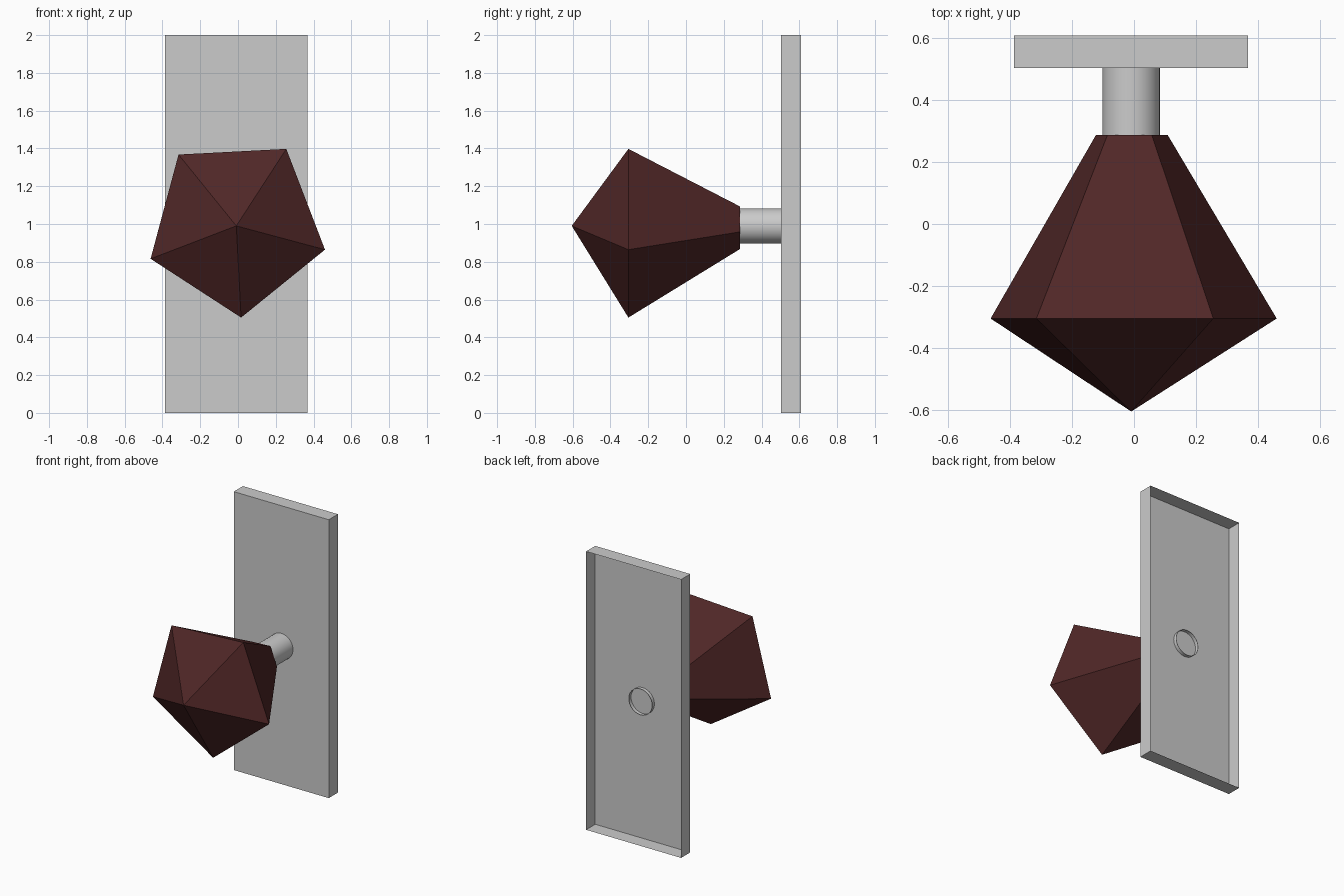
import bpy, bmesh
from math import sin, cos, pi, radians
from mathutils import Matrix

if "Cube" in bpy.data.objects:
    bpy.data.objects.remove(bpy.data.objects["Cube"])

CX, CZ = -0.009, 0.99  # axis of knob and stem


def finish(name, bm):
    bmesh.ops.recalc_face_normals(bm, faces=bm.faces)
    mesh = bpy.data.meshes.new(name)
    bm.to_mesh(mesh)
    bm.free()
    obj = bpy.data.objects.new(name, mesh)
    bpy.context.collection.objects.link(obj)
    return obj


def turned(name, profile, sides, start=0.0, cap=False):
    """Join rings of (y, radius) along the y axis; radius 0 makes a point."""
    bm = bmesh.new()
    rings = []
    for y, r in profile:
        n = sides if r else 1
        rings.append([bm.verts.new((CX + r * cos(start + 2 * pi * i / sides), y,
                                    CZ + r * sin(start + 2 * pi * i / sides)))
                      for i in range(n)])
    for a, b in zip(rings, rings[1:]):
        for i in range(sides):
            j = (i + 1) % sides
            if len(a) == 1:
                bm.faces.new((a[0], b[i], b[j]))
            else:
                bm.faces.new((a[i], b[i], b[j], a[j]))
    if cap:
        bm.faces.new(rings[-1])
    return finish(name, bm)


# back plate: thin shell, open at the rear
bm = bmesh.new()
bmesh.ops.create_cube(bm, size=1, matrix=Matrix.Translation((-0.009, 0.556, 1))
                      @ Matrix.Diagonal((0.755, 0.104, 2, 1)))
bm.normal_update()
bmesh.ops.delete(bm, geom=[f for f in bm.faces if f.normal.y > 0.5], context='FACES_ONLY')
finish("back_plate", bm)

# stem: open tube that pokes through the plate
stem = turned("stem", [(0.285, 0.093), (0.53, 0.093)], 32)
bpy.context.view_layer.objects.active = stem
stem.select_set(True)
bpy.ops.object.shade_smooth_by_angle(angle=radians(30))

# faceted five-sided knob
knob = turned("knob", [(-0.605, 0), (-0.305, 0.486), (0.287, 0.122)], 5,
              start=radians(-87), cap=True)
red = bpy.data.materials.new("dark_red")
red.diffuse_color = (0.08, 0.02, 0.02, 1)
red.use_nodes = True
red.node_tree.nodes["Principled BSDF"].inputs["Base Color"].default_value = red.diffuse_color
knob.data.materials.append(red)
